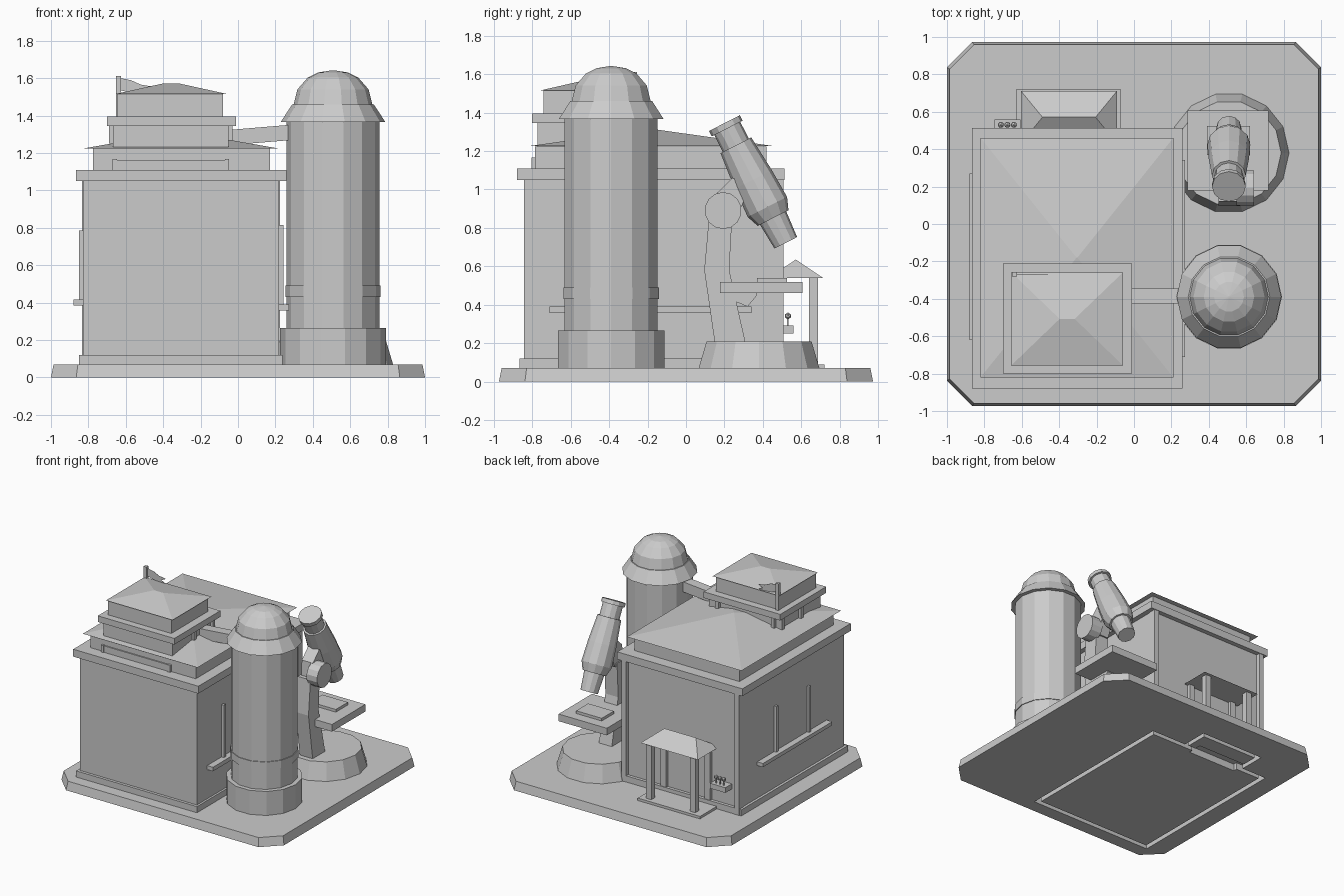
import bpy, bmesh, math
from mathutils import Vector, Matrix

if "Cube" in bpy.data.objects:
    bpy.data.objects.remove(bpy.data.objects["Cube"])

grey = bpy.data.materials.new("plain_grey")
grey.use_nodes = True
COLOUR = (0.6, 0.6, 0.6, 1)
grey.diffuse_color = COLOUR
next(n for n in grey.node_tree.nodes if n.type == 'BSDF_PRINCIPLED').inputs["Base Color"].default_value = COLOUR


def finish(name, bm):
    bmesh.ops.recalc_face_normals(bm, faces=bm.faces)
    mesh = bpy.data.meshes.new(name)
    bm.to_mesh(mesh)
    bm.free()
    mesh.materials.append(grey)
    obj = bpy.data.objects.new(name, mesh)
    bpy.context.collection.objects.link(obj)
    return obj


def loft(name, rings, matrix=Matrix()):
    """Join rings of points with quads and cap both ends."""
    bm = bmesh.new()
    loops = [[bm.verts.new(matrix @ Vector(p)) for p in ring] for ring in rings]
    n = len(loops[0])
    for a, b in zip(loops, loops[1:]):
        for i in range(n):
            j = (i + 1) % n
            bm.faces.new((a[i], a[j], b[j], b[i]))
    bm.faces.new(loops[0])
    bm.faces.new(loops[-1])
    return finish(name, bm)


def rect(x0, x1, y0, y1, z):
    return [(x0, y0, z), (x1, y0, z), (x1, y1, z), (x0, y1, z)]


def box(name, x0, x1, y0, y1, z0, z1):
    return loft(name, [rect(x0, x1, y0, y1, z0), rect(x0, x1, y0, y1, z1)])


def lathe(name, sides, profile, matrix):
    turn = [2 * math.pi * i / sides for i in range(sides)]
    return loft(name, [[(r * math.cos(a), r * math.sin(a), z) for a in turn]
                       for r, z in profile], matrix)


def hip_roof(name, x0, x1, y0, y1, z0, z1, ridge):
    """Hipped roof whose ridge runs along x with the given half length."""
    bm = bmesh.new()
    e = [bm.verts.new(p) for p in rect(x0, x1, y0, y1, z0)]
    cx, cy = (x0 + x1) / 2, (y0 + y1) / 2
    l, r = (bm.verts.new((cx + s * ridge, cy, z1)) for s in (-1, 1))
    for f in ((e[0], e[1], r, l), (e[1], e[2], r), (e[2], e[3], l, r), (e[3], e[0], l), e):
        bm.faces.new(f)
    return finish(name, bm)


def side_plate(name, x0, x1, outline):
    return loft(name, [[(x, y, z) for y, z in outline] for x in (x0, x1)])


def frame(name, x0, x1, y0, y1, z0, z1, t):
    """Rectangular ring with wall thickness t."""
    return [box(name + "_front", x0, x1, y0, y0 + t, z0, z1),
            box(name + "_back", x0, x1, y1 - t, y1, z0, z1),
            box(name + "_left", x1 - t, x1, y0 + t, y1 - t, z0, z1),
            box(name + "_right", x0, x0 + t, y0 + t, y1 - t, z0, z1)]


# Ground slab with cut corners and sloping edge
def octagon(x, y, c, z):
    return [(-x + c, -y, z), (x - c, -y, z), (x, -y + c, z), (x, y - c, z),
            (x - c, y, z), (-x + c, y, z), (-x, y - c, z), (-x, -y + c, z)]


ground = loft("ground_slab", [octagon(1, 0.973, 0.135, 0), octagon(0.986, 0.959, 0.13, 0.07)])

# Grooves under the slab that follow the building and porch outlines
cutters = frame("groove_cutter", -0.85, 0.24, -0.867, 0.507, -0.05, 0.055, 0.036)
cutters += frame("porch_groove_cutter", -0.63, -0.07, 0.475, 0.72, -0.05, 0.054, 0.034)
cutters.append(box("door_pocket_cutter", -0.6, -0.17, 0.44, 0.56, -0.05, 0.056))
for cutter in cutters:
    cutter.hide_render = True
    cutter.hide_viewport = True
    cut = ground.modifiers.new("groove", 'BOOLEAN')
    cut.operation = 'DIFFERENCE'
    cut.solver = 'EXACT'
    cut.object = cutter

# Main building
box("main_walls", -0.829, 0.22, -0.842, 0.475, 0.06, 1.06)
frame("wall_footing", -0.85, 0.237, -0.865, 0.505, 0.06, 0.12, 0.025)
for side, x in (("right", -0.833), ("left", 0.185)):
    box("corner_post_" + side, x, x + 0.04, 0.45, 0.507, 0.07, 1.06)
box("cornice", -0.865, 0.26, -0.88, 0.512, 1.05, 1.11)
box("roof_drum", -0.775, 0.17, -0.785, 0.42, 1.11, 1.224)
hip_roof("main_roof", -0.82, 0.21, -0.82, 0.46, 1.225, 1.315, 0.002)

# Window sills and slim mullions on both sides
box("sill_right", -0.88, -0.82, -0.62, 0.27, 0.385, 0.415)
box("sill_left", 0.21, 0.272, -0.71, 0.342, 0.357, 0.39)
for i, (yr, yl) in enumerate(((-0.38, -0.515), (0.04, 0.16))):
    box(f"mullion_right_{i}", -0.85, -0.82, yr - 0.012, yr + 0.012, 0.41, 0.785)
    box(f"mullion_left_{i}", 0.21, 0.243, yl - 0.012, yl + 0.012, 0.39, 0.815)

# Roof pavilion with front rail
box("pavilion_base", -0.668, -0.05, -0.772, -0.25, 1.11, 1.35)
box("front_rail", -0.66, -0.06, -0.795, -0.765, 1.11, 1.163)
for i, x in enumerate((-0.67, -0.07)):
    box(f"rail_post_{i}", x, x + 0.022, -0.803, -0.765, 1.11, 1.167)
box("pavilion_deck", -0.7, -0.012, -0.8, -0.21, 1.345, 1.395)
for i, x in enumerate((-0.69, -0.055)):
    for j, y in enumerate((-0.52, -0.28)):
        box(f"deck_bracket_{i}_{j}", x, x + 0.025, y, y + 0.03, 1.25, 1.35)
for i, x in enumerate((-0.62, -0.12)):
    box(f"back_bracket_{i}", x - 0.015, x + 0.015, -0.255, -0.225, 1.25, 1.35)
box("pavilion_top", -0.648, -0.08, -0.742, -0.27, 1.395, 1.514)
hip_roof("pavilion_roof", -0.657, -0.058, -0.757, -0.258, 1.515, 1.572, 0.04)
box("flag_pole", -0.652, -0.626, -0.282, -0.256, 1.395, 1.612)
flag = [(-0.63, 1.6), (-0.57, 1.588), (-0.52, 1.565), (-0.46, 1.555),
        (-0.5, 1.535), (-0.46, 1.515), (-0.56, 1.52), (-0.63, 1.535)]
loft("flag", [[(x, y, z) for x, z in flag] for y in (-0.27, -0.268)])

# Porch on the back wall
box("porch_floor", -0.63, -0.07, 0.49, 0.72, 0.06, 0.09)
for i, x in enumerate((-0.565, -0.17)):
    box(f"porch_column_{i}", x, x + 0.047, 0.64, 0.687, 0.09, 0.55)
    box(f"porch_pilaster_{i}", x, x + 0.047, 0.47, 0.5, 0.09, 0.55)
hip_roof("porch_roof", -0.605, -0.09, 0.43, 0.712, 0.54, 0.635, 0.142)

# Planter with small blooms
box("planter", -0.745, -0.607, 0.47, 0.558, 0.25, 0.292)
for i, x in enumerate((-0.712, -0.677, -0.642)):
    box(f"stem_{i}", x - 0.004, x + 0.004, 0.526, 0.534, 0.29, 0.34)
    bm = bmesh.new()
    bmesh.ops.create_icosphere(bm, subdivisions=1, radius=0.018,
                               matrix=Matrix.Translation((x, 0.53, 0.342)))
    finish(f"bloom_{i}", bm)

# Domed round tower
tower = Matrix.Translation((0.508, -0.389, 0))
lathe("tower_foot", 14, [(0.283, 0.06), (0.283, 0.265)], tower)
lathe("tower_shaft", 14, [(0.248, 0.26), (0.248, 1.4)], tower)
lathe("tower_band", 14, [(0.254, 0.43), (0.254, 0.49)], tower)
lathe("tower_skirt", 14, [(0.28, 1.365), (0.218, 1.46)], tower)
lathe("tower_dome", 14, [(0.213, 1.45), (0.19, 1.54), (0.135, 1.603),
                         (0.08, 1.63), (0.005, 1.642)], tower)
# Bridge from the pavilion to the tower
loft("bridge", [[(x, y, z) for y, z in ((-0.425, a), (-0.345, a), (-0.345, b), (-0.425, b))]
                for x, a, b in ((-0.06, 1.24, 1.322), (0.3, 1.27, 1.352))])

# Giant microscope: foot, arm, stage, focus knob and tube
MX = 0.507
lathe("scope_foot", 14, [(0.325, 0.06), (0.28, 0.21)], Matrix.Translation((MX, 0.38, 0)))
side_plate("scope_arm", MX - 0.055, MX + 0.06,
           [(0.15, 0.2), (0.31, 0.2), (0.225, 0.58), (0.24, 0.86), (0.12, 0.86), (0.095, 0.58)])
side_plate("stage_bracket", MX - 0.055, MX + 0.06,
           [(0.25, 0.42), (0.32, 0.39), (0.37, 0.45), (0.35, 0.5), (0.21, 0.5)])
box("stage", 0.287, 0.72, 0.178, 0.607, 0.46, 0.518)
box("stage_slide", 0.39, 0.62, 0.37, 0.525, 0.515, 0.54)
lathe("focus_knob", 14, [(0.096, 0.04), (0.096, 0.135)],
      Matrix.Translation((MX, 0.193, 0.89)) @ Matrix.Rotation(math.pi / 2, 4, 'Y'))
side_plate("tube_link", MX - 0.045, MX + 0.055,
           [(0.15, 0.83), (0.25, 0.83), (0.34, 1.02), (0.24, 1.06), (0.16, 0.98)])
axis = Vector((0, 0.456, -0.89))
aim = Matrix.Translation((MX, 0.2, 1.345)) @ axis.to_track_quat('Z', 'Y').to_matrix().to_4x4()
for part, profile in (
        ("eyepiece_rim", [(0.09, 0), (0.09, 0.032)]),
        ("eyepiece_neck", [(0.076, 0.03), (0.076, 0.14)]),
        ("tube_body", [(0.09, 0.13), (0.108, 0.33), (0.115, 0.49), (0.09, 0.555)]),
        ("lens_nose", [(0.077, 0.55), (0.066, 0.7)])):
    lathe(part, 12, profile, aim)
